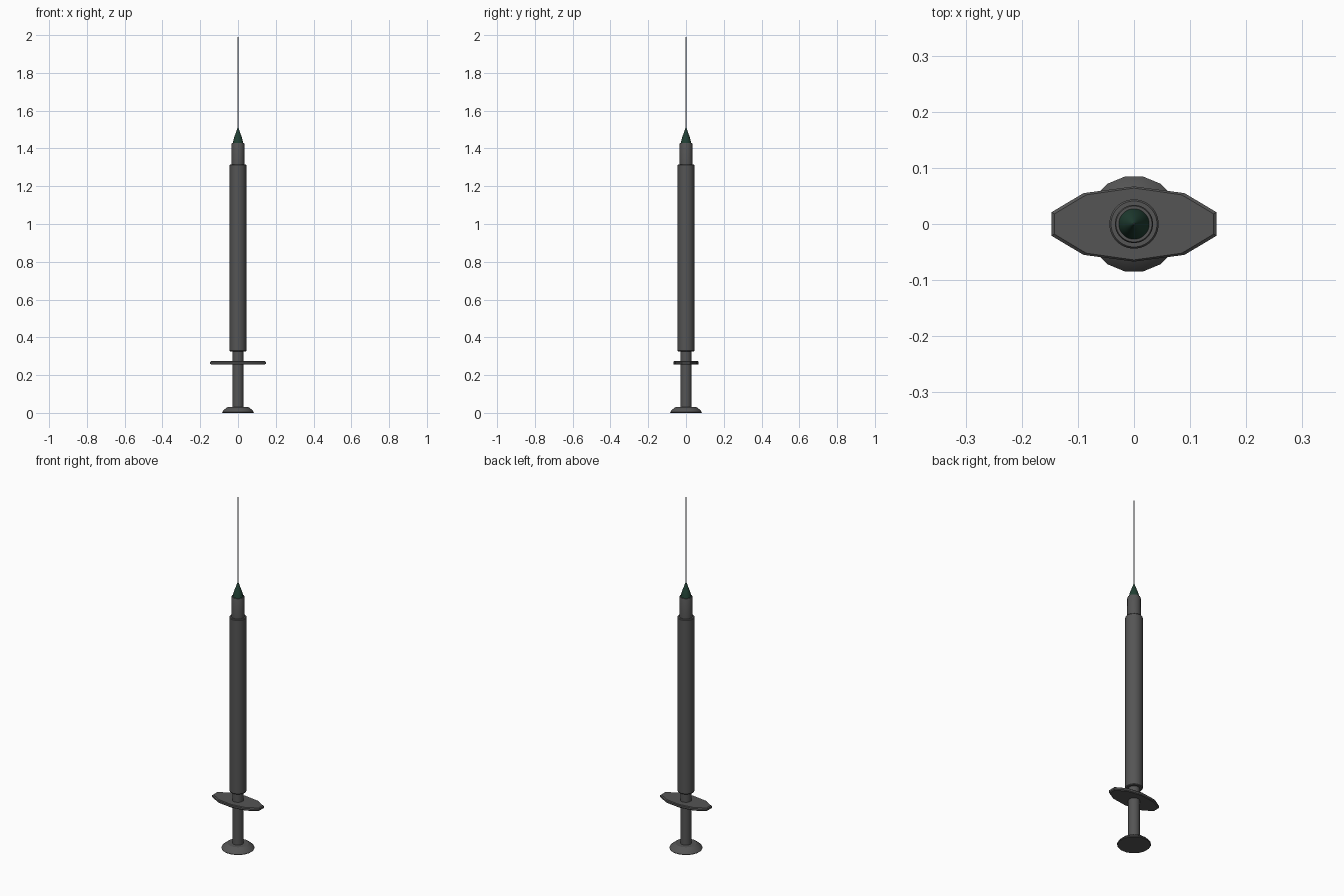
import bpy, bmesh
from math import cos, sin, tau, radians

if "Cube" in bpy.data.objects:
    bpy.data.objects.remove(bpy.data.objects["Cube"])


def material(name, color):
    m = bpy.data.materials.new(name)
    m.diffuse_color = color
    m.use_nodes = True
    m.node_tree.nodes["Principled BSDF"].inputs["Base Color"].default_value = m.diffuse_color
    return m


DARK = material("dark_grey", (0.09, 0.09, 0.09, 1))
GREEN = material("dark_green", (0.015, 0.05, 0.033, 1))
STEEL = material("steel", (0.3, 0.32, 0.36, 1))


def finish(name, bm, mat):
    bmesh.ops.recalc_face_normals(bm, faces=bm.faces[:])
    me = bpy.data.meshes.new(name)
    bm.to_mesh(me)
    bm.free()
    ob = bpy.data.objects.new(name, me)
    bpy.context.collection.objects.link(ob)
    me.materials.append(mat)
    bpy.context.view_layer.objects.active = ob
    ob.select_set(True)
    bpy.ops.object.shade_smooth_by_angle(angle=radians(30))
    ob.select_set(False)
    return ob


def lathe(name, profile, sides, mat):
    """Capped turned solid from (radius, z) points."""
    bm = bmesh.new()
    rings = [[bm.verts.new((r * cos(tau * (i + .5) / sides),
                            r * sin(tau * (i + .5) / sides), z))
              for i in range(sides)] for r, z in profile]
    for a, b in zip(rings, rings[1:]):
        for i in range(sides):
            j = (i + 1) % sides
            bm.faces.new((a[i], a[j], b[j], b[i]))
    bm.faces.new(rings[0])
    bm.faces.new(rings[-1])
    return finish(name, bm, mat)


# Plunger: domed thumb disc and rod
lathe("thumb_rest", [(.083, 0), (.086, .004), (.078, .014), (.066, .024), (.055, .031)], 16, DARK)
lathe("plunger_rod", [(.029, .03), (.029, .34)], 24, DARK)

# Finger flange: elongated plate with thinned rim
quarter = [(.147, .021), (.09, .055)]
outline = (quarter + [(0, .067)] + [(-x, y) for x, y in reversed(quarter)]
           + [(-x, -y) for x, y in quarter] + [(0, -.067)]
           + [(x, -y) for x, y in reversed(quarter)])
bm = bmesh.new()
loops = [[bm.verts.new((x - (.005 * (1 if x > 0 else -1) * inset if x else 0),
                        y - .003 * (1 if y > 0 else -1) * inset, z))
          for x, y in outline]
         for z, inset in ((.256, 1), (.260, 0), (.270, 0), (.274, 1))]
n = len(outline)
for a, b in zip(loops, loops[1:]):
    for i in range(n):
        j = (i + 1) % n
        bm.faces.new((a[i], a[j], b[j], b[i]))
bm.faces.new(loops[0])
bm.faces.new(loops[-1])
finish("finger_flange", bm, DARK)

# Barrel and narrower neck
lathe("barrel", [(.041, .325), (.044, .329), (.044, 1.312), (.041, 1.316)], 32, DARK)
lathe("neck", [(.034, 1.31), (.034, 1.425), (.032, 1.43)], 32, DARK)

# Green needle hub and needle
lathe("needle_hub", [(.028, 1.425), (.026, 1.438), (.019, 1.463), (.010, 1.487), (.002, 1.511)], 24, GREEN)
lathe("needle", [(.0016, 1.50), (.0016, 1.99), (.0003, 2.0)], 8, STEEL)
